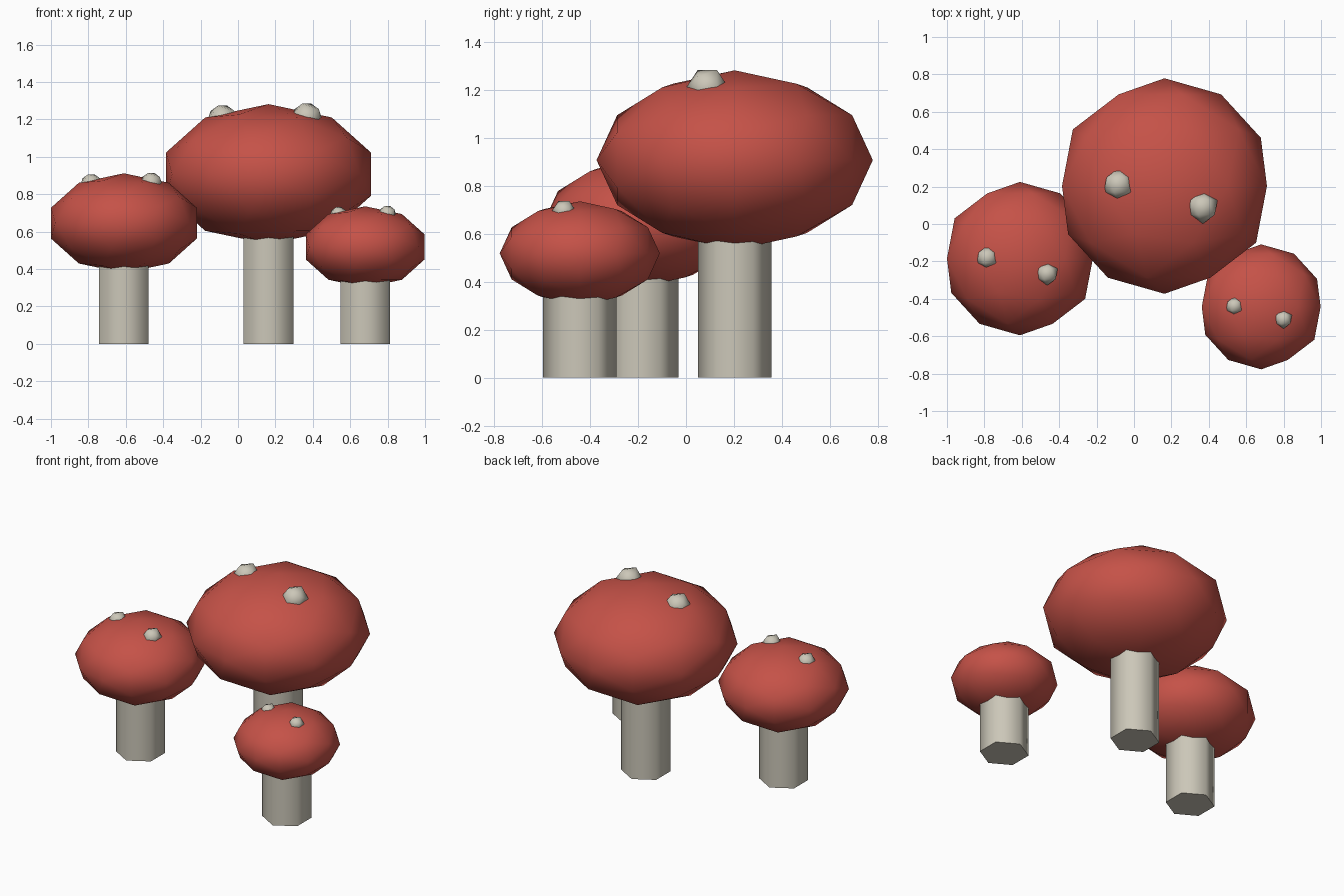
import bpy
from math import radians, sin, cos, pi

cube = bpy.data.objects.get("Cube")
if cube:
    bpy.data.objects.remove(cube, do_unlink=True)


def make_material(name, rgb):
    mat = bpy.data.materials.new(name)
    mat.use_nodes = True
    color = (*rgb, 1.0)
    mat.diffuse_color = color
    bsdf = next(n for n in mat.node_tree.nodes if n.type == "BSDF_PRINCIPLED")
    bsdf.inputs["Base Color"].default_value = color
    return mat


RED = make_material("cap red", (0.56, 0.084, 0.064))
CREAM = make_material("stem cream", (0.60, 0.57, 0.48))


def finish(name, mat):
    obj = bpy.context.object
    obj.name = name
    obj.data.materials.append(mat)
    bpy.ops.object.transform_apply(location=False, rotation=True, scale=True)
    bpy.ops.object.shade_smooth_by_angle(angle=radians(70))
    return obj


def ball(name, mat, center, radius, detail, squash=1.0):
    # Faceted ball with its pole along y; local y becomes height
    bpy.ops.mesh.primitive_ico_sphere_add(
        subdivisions=detail, radius=radius, location=center,
        rotation=(radians(-90), 0, 0))
    bpy.context.object.scale = (1, squash, 1)
    return finish(name, mat)


def stem(name, x, y, height, radius=0.153):
    # Six-sided stem with a corner facing front
    bpy.ops.mesh.primitive_cylinder_add(
        vertices=6, radius=radius, depth=height, location=(x, y, height / 2))
    return finish(name, CREAM)


def mushroom(name, x, y, cap_z, size):
    stem(name + "_stem", x, y, cap_z)
    ball(name + "_cap", RED, (x, y, cap_z), size, 2, 0.65)
    # Two spots set into the top, placed in proportion to the cap
    for side, dx, dy, dz in (("right", -0.426, 0.012, 0.505),
                             ("left", 0.355, -0.198, 0.523)):
        center = (x + dx * size, y + dy * size, cap_z + dz * size)
        ball(f"{name}_{side}_spot", CREAM, center, 0.154 * size, 1)


mushroom("large_mushroom", 0.163, 0.203, 0.907, 0.576)
mushroom("medium_mushroom", -0.61, -0.185, 0.645, 0.41)
mushroom("small_mushroom", 0.68, -0.443, 0.518, 0.334)
